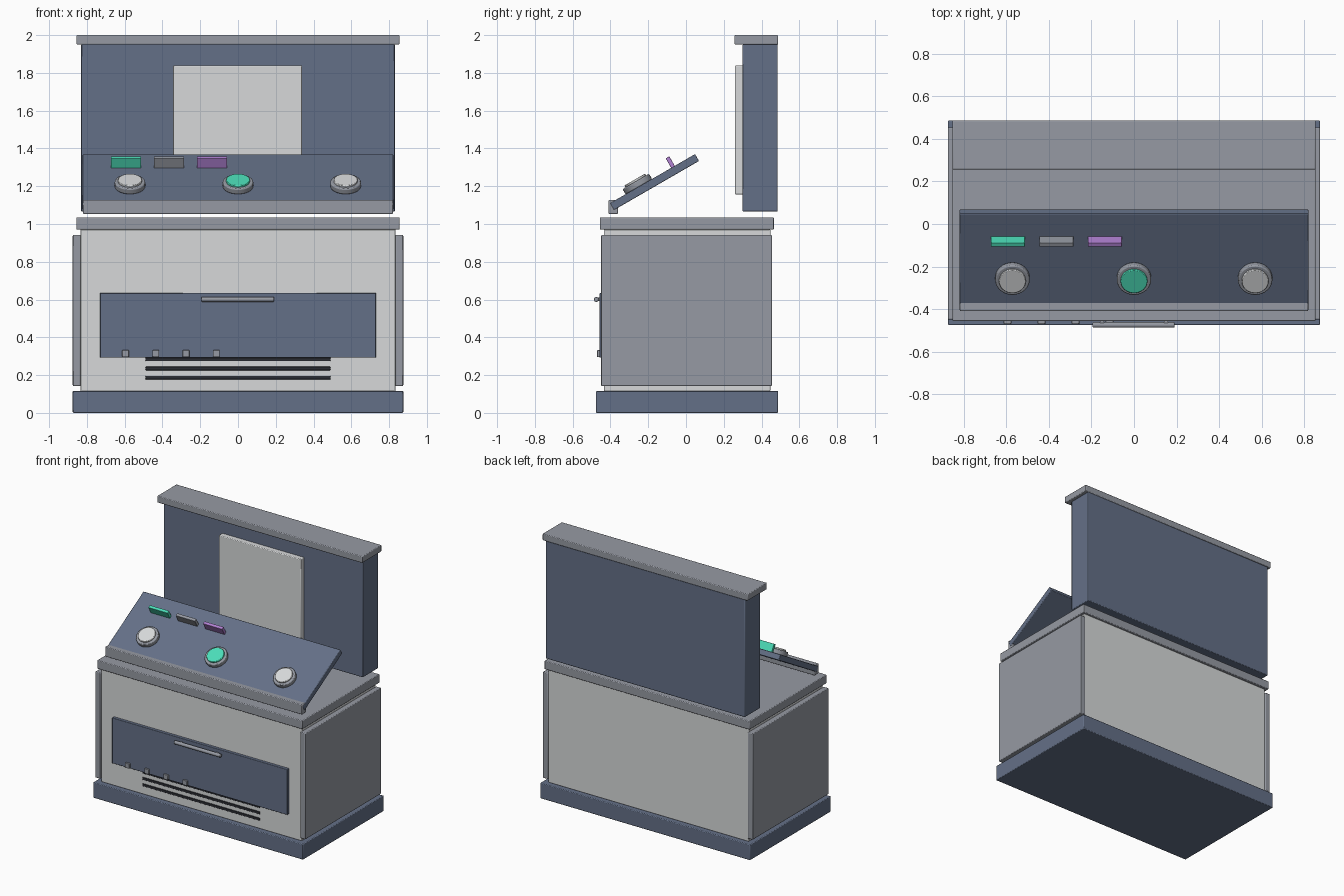
import bpy, math
from mathutils import Matrix

cube = bpy.data.objects.get("Cube")
if cube:
    bpy.data.objects.remove(cube, do_unlink=True)


def material(name, *rgb):
    lin = [((c / 255 + 0.055) / 1.055) ** 2.4 for c in rgb] + [1]
    m = bpy.data.materials.new(name)
    m.use_nodes = True
    m.diffuse_color = lin
    m.node_tree.nodes["Principled BSDF"].inputs["Base Color"].default_value = lin
    return m


SLATE = material("slate blue", 100, 112, 135)
GREY = material("mid grey", 150, 154, 163)
LIGHT = material("light grey", 215, 217, 218)
DARK = material("charcoal", 42, 44, 50)
TEAL = material("teal", 76, 222, 185)
PURPLE = material("purple", 178, 130, 212)


def finish(ob, name, mat, bevel, frame):
    ob.name = name
    ob.data.materials.append(mat)
    if frame:
        ob.matrix_world = frame @ ob.matrix_basis
    if bevel:
        mod = ob.modifiers.new("soft edge", 'BEVEL')
        mod.width = bevel
        mod.segments = 2
        mod.limit_method = 'ANGLE'
    bpy.ops.object.shade_smooth_by_angle(angle=math.radians(30))
    return ob


def box(name, mat, x, y, z, bevel=0.005, frame=None):
    """Box spanning the given (low, high) ranges, optionally in a tilted frame."""
    bpy.ops.mesh.primitive_cube_add(size=1)
    ob = bpy.context.object
    spans = (x, y, z)
    ob.data.transform(Matrix.Diagonal([b - a for a, b in spans] + [1]))
    ob.location = [(a + b) / 2 for a, b in spans]
    return finish(ob, name, mat, bevel, frame)


def cylinder(name, mat, radius, depth, loc, rot=(0, 0, 0), bevel=0.004, frame=None):
    bpy.ops.mesh.primitive_cylinder_add(vertices=32, radius=radius, depth=depth,
                                        location=loc, rotation=rot)
    return finish(bpy.context.object, name, mat, bevel, frame)


def mid(c, w):
    return (c - w / 2, c + w / 2)


# Cabinet
box("plinth", SLATE, (-0.875, 0.875), (-0.476, 0.487), (0, 0.117))
box("cabinet_body", LIGHT, (-0.835, 0.835), (-0.435, 0.447), (0.115, 0.972))
box("countertop", GREY, (-0.855, 0.855), (-0.456, 0.465), (0.97, 1.035))
for side, name in ((1, "left"), (-1, "right")):
    box(name + "_side_panel", GREY, mid(side * 0.854, 0.042), (-0.449, 0.455), (0.142, 0.942))

# Drawer front with handle, clips and vents
box("drawer_front", SLATE, (-0.73, 0.73), (-0.457, -0.432), (0.292, 0.635), 0.003)
cylinder("drawer_handle", GREY, 0.013, 0.385, (-0.002, -0.475, 0.601), (0, math.pi / 2, 0))
for x in (-0.15, 0.15):
    box("handle_post", GREY, mid(x, 0.02), (-0.475, -0.45), (0.592, 0.61), 0)
for i in range(4):
    box("drawer_clip", GREY, mid(-0.595 + 0.16 * i, 0.036), (-0.471, -0.45), (0.295, 0.332), 0.003)
for i in range(3):
    box("vent_slot", DARK, (-0.49, 0.49), (-0.441, -0.43), mid(0.187 + 0.048 * i, 0.019), 0.003)

# Upright back panel
box("back_panel", SLATE, (-0.83, 0.83), (0.3, 0.485), (1.065, 1.952))
box("back_panel_cap", GREY, (-0.855, 0.855), (0.257, 0.488), (1.95, 2.0))
box("display_plate", LIGHT, (-0.343, 0.34), (0.26, 0.305), (1.155, 1.84))

# Tilted console: local origin lies on its upper face, at the knob row
tilt = Matrix.Translation((0, -0.25, 1.198)) @ Matrix.Rotation(math.radians(30), 4, 'X')
box("console_panel", SLATE, (-0.822, 0.822), (-0.176, 0.344), (-0.042, 0), 0.004, tilt)
box("console_lip", GREY, (-0.82, 0.82), (-0.41, -0.36), (1.053, 1.128))

for x, mat in ((-0.572, LIGHT), (0, TEAL), (0.57, LIGHT)):
    cylinder("knob_ring", GREY, 0.081, 0.034, (x, 0, 0.015), bevel=0.006, frame=tilt)
    cylinder("knob_cap", mat, 0.063, 0.024, (x, 0, 0.031), bevel=0.003, frame=tilt)

for x, mat in ((-0.593, TEAL), (-0.365, GREY), (-0.137, PURPLE)):
    box("switch_tab", mat, mid(x, 0.16), mid(0.209, 0.022), (-0.004, 0.058), 0.002, tilt)
